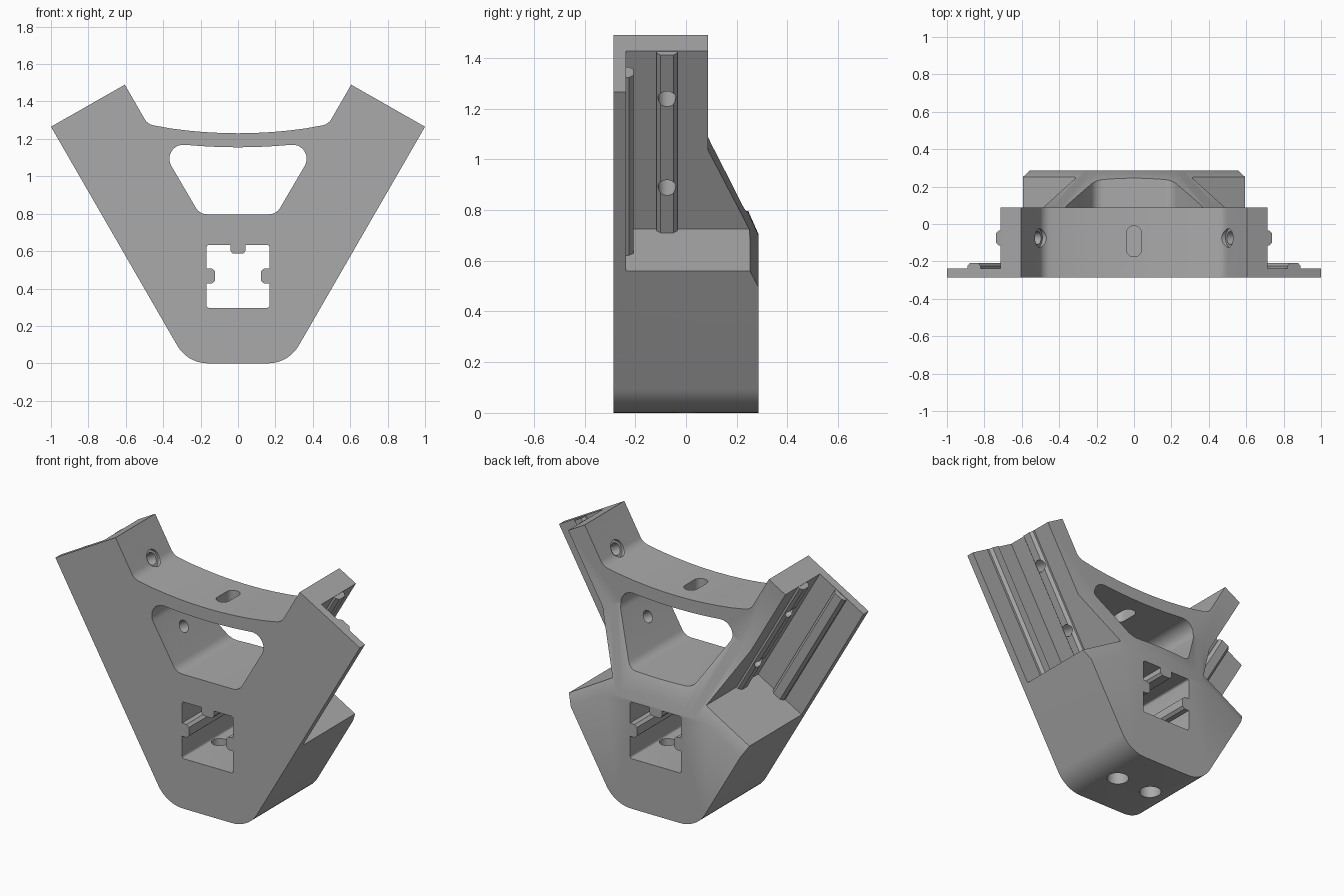
import bpy
import bmesh
import math
from mathutils import Vector

if "Cube" in bpy.data.objects:
    bpy.data.objects.remove(bpy.data.objects["Cube"])

FRONT, BACK, MID = -0.285, 0.285, 0.087
FLANGE = -0.237       # rear face of the thin front flange
WALL = 0.125          # depth of the rail wall from the inner arm face
FLOOR, TIP = 0.781, 1.593
COS, SIN = math.cos(math.radians(30)), 0.5

grey = bpy.data.materials.new("grey plastic")
grey.use_nodes = True
grey.diffuse_color = (0.4, 0.4, 0.4, 1)
grey.node_tree.nodes["Principled BSDF"].inputs["Base Color"].default_value = (0.4, 0.4, 0.4, 1)


def rounded(points, steps=10):
    """Round the corners of an outline given as (x, z) or (x, z, radius)."""
    out = []
    for i, p in enumerate(points):
        c = Vector(p[:2])
        if len(p) < 3:
            out.append(c)
            continue
        a = (Vector(points[i - 1][:2]) - c).normalized()
        b = (Vector(points[(i + 1) % len(points)][:2]) - c).normalized()
        half = a.angle(b) / 2
        centre = c + (a + b).normalized() * p[2] / math.sin(half)
        start = (c + a * p[2] / math.tan(half) - centre).normalized()
        end = (c + b * p[2] / math.tan(half) - centre).normalized()
        sweep = start.angle(end)
        for k in range(steps + 1):
            f = k / steps
            ray = start * math.sin((1 - f) * sweep) + end * math.sin(f * sweep)
            out.append(centre + ray * p[2] / math.sin(sweep))
    return out


def mirrored(half, middle=()):
    """Complete a right-hand half outline with its left-hand copy."""
    return half + list(middle) + [(-p[0],) + tuple(p[1:]) for p in reversed(half)]


def finish(name, bm):
    bm.normal_update()
    bmesh.ops.recalc_face_normals(bm, faces=bm.faces[:])
    if bm.calc_volume(signed=True) < 0:
        bmesh.ops.reverse_faces(bm, faces=bm.faces[:])
    mesh = bpy.data.meshes.new(name)
    bm.to_mesh(mesh)
    bm.free()
    mesh.materials.append(grey)
    obj = bpy.data.objects.new(name, mesh)
    bpy.context.scene.collection.objects.link(obj)
    return obj


def loft(name, first, second):
    bm = bmesh.new()
    a = [bm.verts.new(p) for p in first]
    b = [bm.verts.new(p) for p in second]
    bm.faces.new(a)
    bm.faces.new(b[::-1])
    for i in range(len(a)):
        j = (i + 1) % len(a)
        bm.faces.new((a[j], a[i], b[i], b[j]))
    return finish(name, bm)


def prism(name, outline, y0, y1):
    return loft(name, [(p[0], y0, p[1]) for p in outline],
                [(p[0], y1, p[1]) for p in outline])


def cylinder(name, start, end, radius):
    start, end = Vector(start), Vector(end)
    axis = end - start
    bm = bmesh.new()
    bmesh.ops.create_cone(bm, cap_ends=True, segments=32, radius1=radius,
                          radius2=radius, depth=axis.length)
    bmesh.ops.rotate(bm, verts=bm.verts[:], matrix=axis.to_track_quat("Z", "Y").to_matrix())
    bmesh.ops.translate(bm, verts=bm.verts[:], vec=(start + end) / 2)
    return finish(name, bm)


def combine(tool, operation="DIFFERENCE"):
    """Cut the tool from the body, or join it on, then discard the tool."""
    tool.hide_render = True
    mod = body.modifiers.new(tool.name, "BOOLEAN")
    mod.operation, mod.object, mod.solver = operation, tool, "EXACT"
    bpy.context.view_layer.objects.active = body
    bpy.ops.object.modifier_apply(modifier=mod.name)
    bpy.data.objects.remove(tool)


def arm(side, t, s, y):
    """Point at depth t across the arm and distance s along it."""
    n = t - 0.221
    return (side * (COS * n + SIN * s), y, -SIN * n + COS * s)


# V-shaped body with a sagging top edge
sag = [(x, 1.23 + 0.2 * x * x) for x in (0.36, 0.27, 0.18, 0.09)]
half = [(0.27, 0, 0.19), (1.0, 1.265), (0.605, 1.49), (0.483, 1.278, 0.07)] + sag
body = prism("bracket_body", rounded(mirrored(half, [(0, 1.23)])), FRONT, BACK)


# Sloping, rounded roof of the rear hub
def roof(y, radius):
    peak = (1.143 - 2.19 * (y - MID)) / COS
    low = peak - 1.5 * math.tan(math.radians(30))
    pts = rounded([(-1.5, low), (0, peak, radius), (1.5, low), (1.5, 3), (-1.5, 3)], 20)
    return [(p[0], y, p[1]) for p in pts]


combine(loft("hub_roof_cutter", roof(MID, 1.08), roof(MID + 0.3, 0.54)))

# Rail seat on each arm, with its two locating ribs
for side in (1, -1):
    seat = [(WALL, FLOOR), (0.8, FLOOR), (0.8, 1.9), (WALL, 1.9)]
    combine(loft("rail_seat_cutter", [arm(side, t, s, FLANGE) for t, s in seat],
                 [arm(side, t, s, 0.6) for t, s in seat]))
    section = [(-0.041, -0.01), (-0.041, 0.012), (-0.025, 0.029),
               (0.025, 0.029), (0.041, 0.012), (0.041, -0.01)]
    wall_rib = [(WALL + h, w - 0.075) for w, h in section]
    flange_rib = [(0.29 + w, FLANGE + h) for w, h in section]
    for name, rib in (("wall_rib", wall_rib), ("flange_rib", flange_rib)):
        combine(loft(name, [arm(side, t, FLOOR - 0.01, y) for t, y in rib],
                     [arm(side, t, TIP - 0.002, y) for t, y in rib]), "UNION")

# Window between the arms
arch = [(x, 1.155 + 0.17 * x * x) for x in (0.24, 0.16, 0.08)]
window = mirrored([(0.205, 0.797, 0.07), (0.43, 1.181, 0.075)] + arch, [(0, 1.155)])
combine(prism("window_cutter", rounded(window), -0.6, 0.6))

# Square socket with three keys
socket = mirrored([(0.168, 0.297, 0.012), (0.168, 0.428), (0.138, 0.428), (0.122, 0.442),
                   (0.122, 0.492), (0.138, 0.506), (0.168, 0.506), (0.168, 0.633, 0.012),
                   (0.041, 0.633), (0.041, 0.602), (0.028, 0.587)])
combine(prism("socket_cutter", rounded(socket, 4), -0.6, 0.6))

# Screw holes through the arms and the base
for side in (1, -1):
    for s in (0.987, 1.391):
        combine(cylinder("arm_hole_cutter", arm(side, -0.1, s, -0.075),
                         arm(side, 0.22, s, -0.075), 0.035))
    combine(cylinder("arm_recess_cutter", arm(side, -0.06, 1.391, -0.075),
                     arm(side, 0.012, 1.391, -0.075), 0.05))
    combine(cylinder("base_hole_cutter", (side * 0.12, 0, -0.1), (side * 0.12, 0, 0.36), 0.045))
    combine(cylinder("base_recess_cutter", (side * 0.12, 0, -0.1), (side * 0.12, 0, 0.12), 0.062))

# Slot through the crossbar
slot = rounded([(-0.04, -0.175, 0.039), (0.04, -0.175, 0.039),
                (0.04, -0.01, 0.039), (-0.04, -0.01, 0.039)], 8)
combine(loft("slot_cutter", [(p[0], p[1], 1.0) for p in slot],
             [(p[0], p[1], 1.4) for p in slot]))

# Smooth the curves and keep the edges crisp
bpy.ops.object.select_all(action="DESELECT")
body.select_set(True)
bpy.context.view_layer.objects.active = body
bpy.ops.object.shade_smooth_by_angle(angle=math.radians(25))
